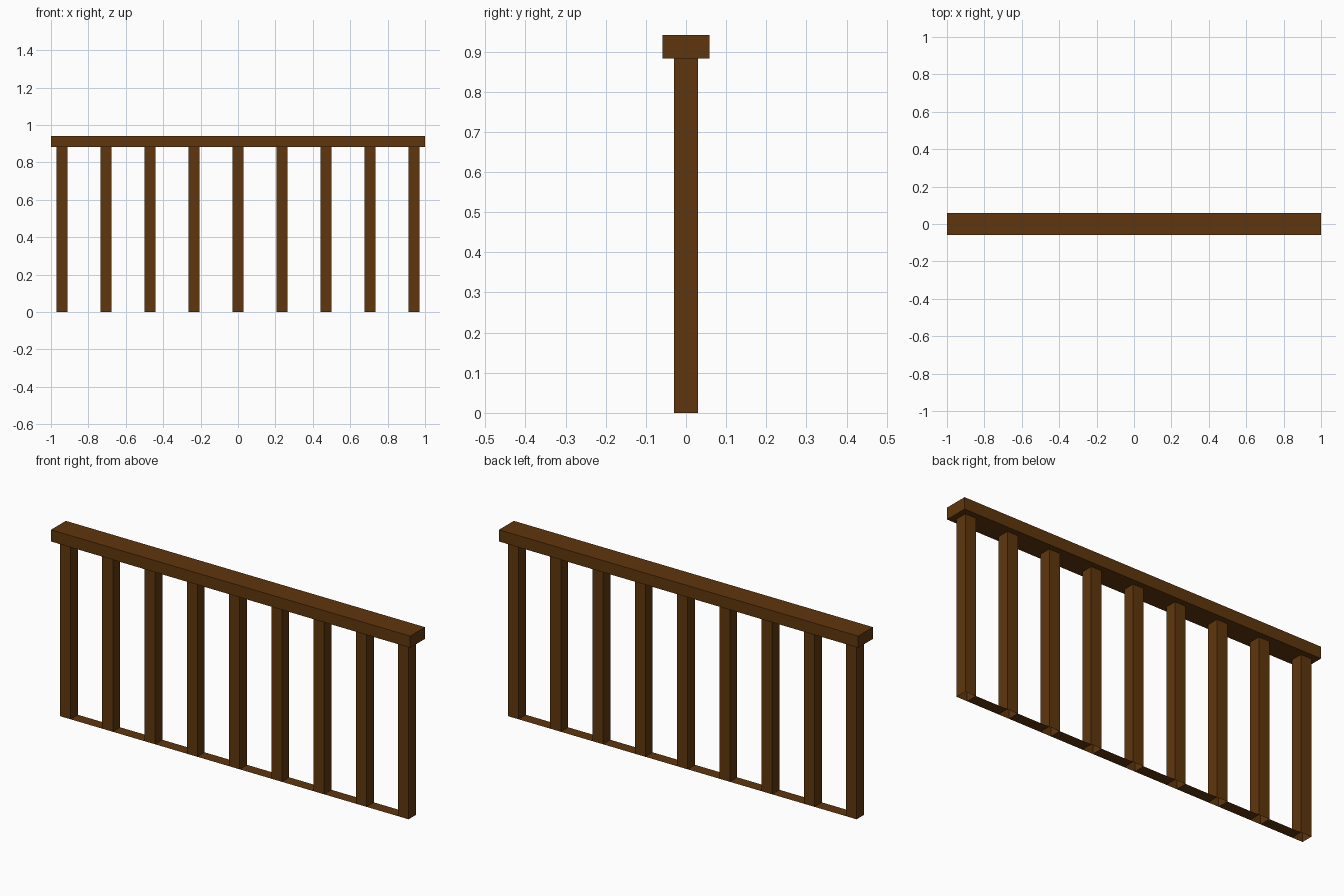
import bpy, bmesh

if "Cube" in bpy.data.objects:
    bpy.data.objects.remove(bpy.data.objects["Cube"])

U = 2 / 34  # modelling unit: the railing is 34 units long

wood = bpy.data.materials.new("brown_wood")
wood.diffuse_color = (0.115, 0.037, 0.004, 1)
wood.use_nodes = True
wood.node_tree.nodes["Principled BSDF"].inputs["Base Color"].default_value = wood.diffuse_color


def finish(name, bm):
    mesh = bpy.data.meshes.new(name)
    bm.to_mesh(mesh)
    bm.free()
    mesh.materials.append(wood)
    obj = bpy.data.objects.new(name, mesh)
    bpy.context.collection.objects.link(obj)
    return obj


def box(name, size, centre, open_bottom=False):
    bm = bmesh.new()
    bmesh.ops.create_cube(bm, size=1)
    bmesh.ops.scale(bm, vec=size, verts=bm.verts)
    bmesh.ops.translate(bm, vec=centre, verts=bm.verts)
    if open_bottom:
        bottom = [f for f in bm.faces if f.normal.z < -0.5]
        bmesh.ops.delete(bm, geom=bottom, context='FACES_ONLY')
    return finish(name, bm)


# Handrail
box("handrail", (34 * U, 2 * U, U), (0, 0, 15.5 * U))

# Nine evenly spaced hollow balusters
for i in range(9):
    box(f"baluster_{i + 1}", (U, U, 15 * U), ((i - 4) * 4 * U, 0, 7.5 * U), True)

# Flat floor strips between the balusters
for i in range(8):
    bm = bmesh.new()
    bmesh.ops.create_grid(bm, x_segments=1, y_segments=1, size=0.5)
    bmesh.ops.scale(bm, vec=(3 * U, U, 1), verts=bm.verts)
    bmesh.ops.translate(bm, vec=((i - 3.5) * 4 * U, 0, 0), verts=bm.verts)
    finish(f"floor_strip_{i + 1}", bm)
